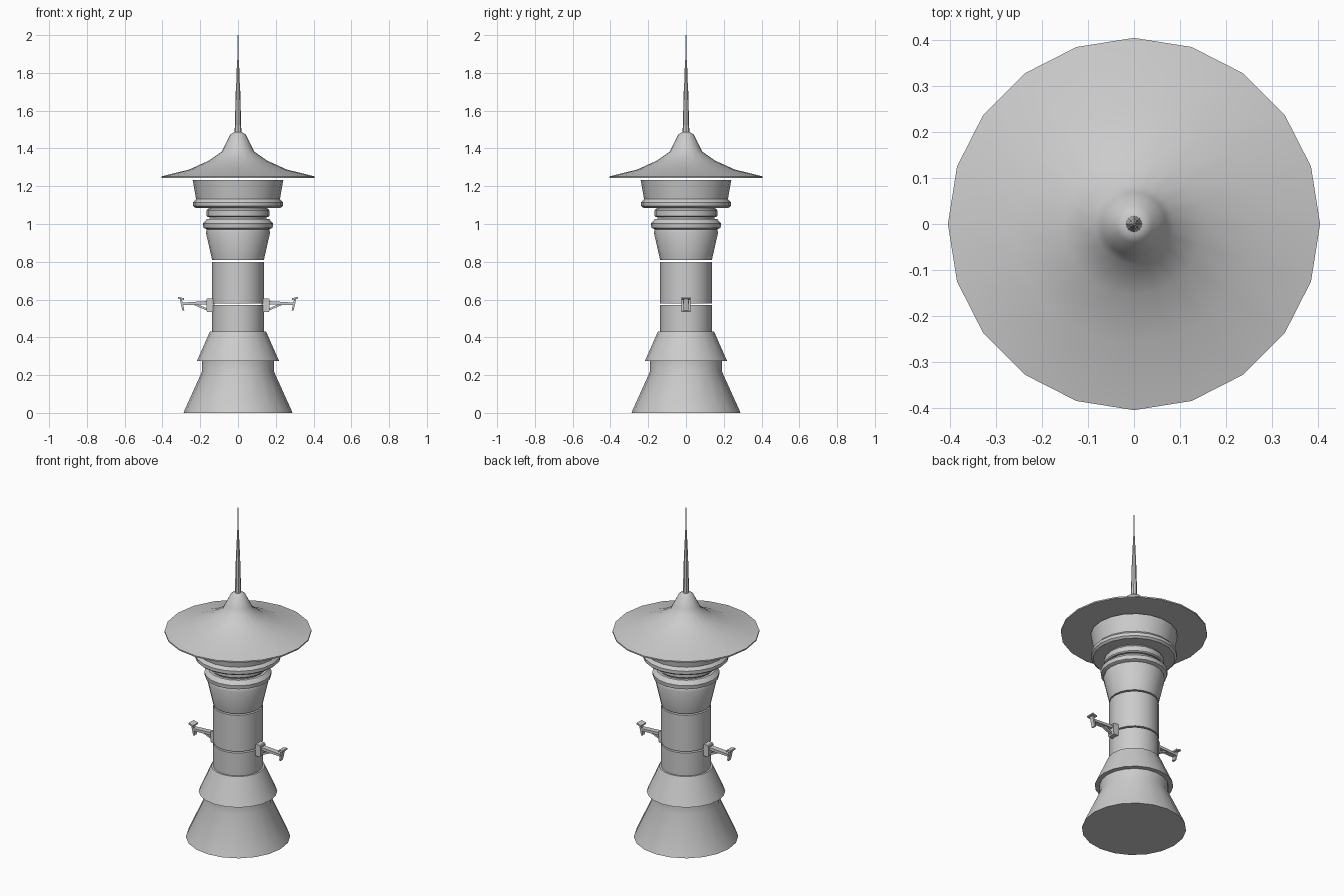
import bpy, bmesh, math
from mathutils import Vector

if "Cube" in bpy.data.objects:
    bpy.data.objects.remove(bpy.data.objects["Cube"])

SIDES = 20


def finish(name, bm, smooth=None):
    bmesh.ops.recalc_face_normals(bm, faces=bm.faces)
    mesh = bpy.data.meshes.new(name)
    bm.to_mesh(mesh)
    bm.free()
    ob = bpy.data.objects.new(name, mesh)
    bpy.context.collection.objects.link(ob)
    if smooth:
        bpy.ops.object.select_all(action='DESELECT')
        ob.select_set(True)
        bpy.context.view_layer.objects.active = ob
        bpy.ops.object.shade_smooth_by_angle(angle=math.radians(smooth))
    return ob


def lathe(name, profile, sides=SIDES, smooth=30):
    """Closed solid of revolution from (radius, z) points, bottom to top."""
    bm = bmesh.new()
    rings = []
    for r, z in profile:
        rings.append([bm.verts.new((r * math.cos(i * math.tau / sides),
                                    r * math.sin(i * math.tau / sides), z))
                      for i in range(sides)])
    for a, b in zip(rings, rings[1:]):
        for i in range(sides):
            j = (i + 1) % sides
            bm.faces.new((a[i], a[j], b[j], b[i]))
    bm.faces.new(rings[0])
    bm.faces.new(rings[-1])
    return finish(name, bm, smooth)


def slab(name, outline, half_width, side):
    """Side outline in (x, z), extruded across y; side = 1 or -1 mirrors x."""
    bm = bmesh.new()
    a = [bm.verts.new((side * x, -half_width, z)) for x, z in outline]
    b = [bm.verts.new((side * x, half_width, z)) for x, z in outline]
    bm.faces.new(a)
    bm.faces.new(b)
    for i in range(len(a)):
        j = (i + 1) % len(a)
        bm.faces.new((a[i], a[j], b[j], b[i]))
    return finish(name, bm)


# Tower base and skirt
lathe("tower_base", [(0.288, 0), (0.284, 0.012), (0.19, 0.22), (0.19, 0.278)])
lathe("tower_skirt", [(0.217, 0.276), (0.148, 0.432)])

# Shaft segments separated by narrow seams
lathe("lower_shaft", [(0.137, 0.43), (0.137, 0.57)])
lathe("upper_shaft", [(0.137, 0.579), (0.137, 0.80)])
lathe("flared_neck", [(0.137, 0.809), (0.17, 0.955), (0.165, 0.972)])

# Collar, ring and cabin
lathe("collar", [(0.165, 0.972), (0.183, 0.98), (0.186, 1.003), (0.165, 1.026), (0.15, 1.026), (0.15, 1.037)])
lathe("upper_ring", [(0.16, 1.036), (0.166, 1.042), (0.166, 1.072), (0.16, 1.079)])
lathe("cabin_neck", [(0.155, 1.077), (0.155, 1.09)])
lathe("cabin", [(0.226, 1.086), (0.238, 1.096), (0.238, 1.115), (0.222, 1.132), (0.24, 1.234)])

# Wide concave roof
lathe("roof", [(0.405, 1.244), (0.405, 1.252), (0.26, 1.288), (0.155, 1.335),
               (0.086, 1.383), (0.07, 1.415), (0.04, 1.475), (0.022, 1.486)], smooth=40)

# Stepped spire
lathe("spire", [(0.018, 1.48), (0.014, 1.62), (0.011, 1.74), (0.008, 1.75),
                (0.006, 1.86), (0.004, 1.865), (0.0025, 2.0)], sides=8)

# Side arms, mirrored left and right
for label, s in (("right", 1), ("left", -1)):
    slab(label + "_arm_bracket", [(0.125, 0.535), (0.163, 0.535), (0.168, 0.545),
                                  (0.168, 0.60), (0.163, 0.606), (0.125, 0.606)], 0.024, s)
    slab(label + "_arm_beam", [(0.16, 0.575), (0.295, 0.57), (0.295, 0.584), (0.16, 0.592)], 0.016, s)
    slab(label + "_arm_strut", [(0.16, 0.54), (0.235, 0.572), (0.215, 0.575), (0.16, 0.552)], 0.008, s)
    slab(label + "_arm_post", [(0.284, 0.543), (0.294, 0.541), (0.309, 0.605), (0.298, 0.605)], 0.012, s)
    slab(label + "_arm_cap", [(0.287, 0.598), (0.318, 0.605), (0.316, 0.614), (0.285, 0.607)], 0.024, s)
